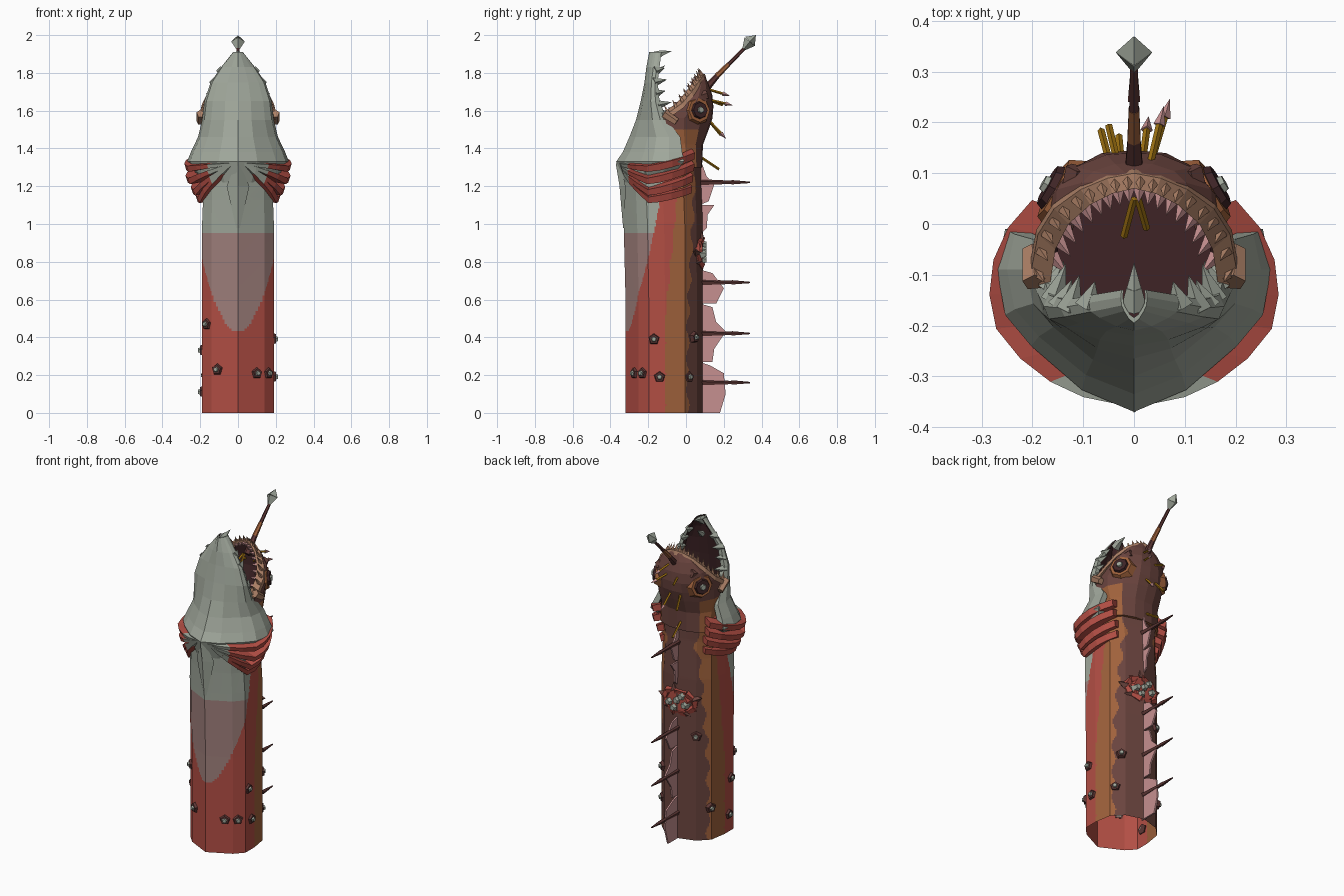
import bpy, bmesh, math
from mathutils import Vector

if "Cube" in bpy.data.objects:
    bpy.data.objects.remove(bpy.data.objects["Cube"])

def srgb(r, g, b):
    return tuple(((c / 255 + 0.055) / 1.055) ** 2.4 for c in (r, g, b)) + (1,)

COLOURS = {"grey": (160, 167, 155), "red": (178, 78, 68), "orange_brown": (160, 98, 60),
           "dark_brown": (106, 68, 62), "belly_pink": (160, 128, 124), "fin_pink": (198, 144, 144),
           "lip_tan": (172, 128, 102), "gold": (160, 115, 18), "mouth_dark": (62, 36, 38),
           "spine_maroon": (92, 54, 52)}
NAMES = list(COLOURS)
MATS = []
for n, c in COLOURS.items():
    m = bpy.data.materials.new(n)
    m.diffuse_color = srgb(*c)
    m.use_nodes = True
    m.node_tree.nodes["Principled BSDF"].inputs["Base Color"].default_value = m.diffuse_color
    MATS.append(m)

def finish(name, bm, rule):
    """Make an object; rule is a colour name or a function of the face."""
    bmesh.ops.recalc_face_normals(bm, faces=bm.faces)
    used = [rule] if isinstance(rule, str) else NAMES
    me = bpy.data.meshes.new(name)
    for n in used:
        me.materials.append(MATS[NAMES.index(n)])
    if not isinstance(rule, str):
        for f in bm.faces:
            f.material_index = NAMES.index(rule(f))
    bm.to_mesh(me)
    bm.free()
    ob = bpy.data.objects.new(name, me)
    bpy.context.collection.objects.link(ob)
    return ob

def loft(name, rings, rule, bottom=True):
    """Closed rings of points joined by quads, capped at the ends."""
    bm = bmesh.new()
    vs = [[bm.verts.new(p) for p in r] for r in rings]
    k = len(vs[0])
    for a, b in zip(vs, vs[1:]):
        for i in range(k):
            bm.faces.new((a[i], a[(i + 1) % k], b[(i + 1) % k], b[i]))
    if bottom:
        bm.faces.new(vs[0][::-1])
    bm.faces.new(vs[-1])
    return finish(name, bm, rule)

def sticks(name, colour, items, n=5):
    """Tapered prisms: (start, end, start radius, end radius)."""
    bm = bmesh.new()
    for p, q, r0, r1 in items:
        p, q = Vector(p), Vector(q)
        d = q - p
        mat = d.to_track_quat('Z', 'Y').to_matrix().to_4x4()
        mat.translation = (p + q) / 2
        bmesh.ops.create_cone(bm, cap_ends=True, segments=n, radius1=r0, radius2=r1,
                              depth=d.length, matrix=mat)
    return finish(name, bm, colour)

def both(items):
    """Mirror stick items across x = 0."""
    f = lambda p: (-p[0], p[1], p[2])
    return items + [(f(p), f(q), a, b) for p, q, a, b in items]

def sample(table, z):
    for a, b in zip(table, table[1:]):
        if z <= b[0]:
            t = (z - a[0]) / (b[0] - a[0])
            return [x + (y - x) * t for x, y in zip(a, b)]
    return table[-1]

# Body column, open below: faceted section, finely cut so that colours follow curves
SEC = [(0, 0), (.74, .17), (1, .3), (1, .51), (.91, .77), (.58, .92), (0, 1)]
CUT = 12
half = [(a[0] + (b[0] - a[0]) * i / CUT, a[1] + (b[1] - a[1]) * i / CUT)
        for a, b in zip(SEC, SEC[1:]) for i in range(CUT)] + [SEC[-1]]
section = half + [(-u, v) for u, v in half[-2:0:-1]]
BODY = [(0, .19, -.32, .09), (.6, .19, -.32, .09), (1, .19, -.33, .09), (1.13, .185, -.335, .085),
        (1.24, .19, -.34, .08), (1.33, .21, -.35, .08), (1.41, .17, -.27, .08)]
rows = []
for i in range(121):
    z, w, f, b = sample(BODY, 1.41 * i / 120)
    rows.append([(u * w, f + v * (b - f), z) for u, v in section])

def body_colour(f):
    x, y, z = f.calc_center_median()
    if f.normal.z > .95 and z > 1.3:
        return "mouth_dark"
    shift = max(0, z - .5) * .1
    wave = .009 * math.sin(z * 38)
    if y > .01 + shift * .5 + wave:
        return "dark_brown"
    if y > -.11 + shift + wave * .4:
        return "orange_brown"
    s = abs(x) * 1.12 if abs(x) < .14 and y < -.2 else .157 + max(0, y + .25) * 1.15
    if z > .43 + 8.5 * s * s:
        return "grey" if z > .95 else "belly_pink"
    return "red"
loft("body", rows, body_colour, bottom=False)

# Lower jaw (front) and upper head (back): half shells with a dark lining
def shell(levels, sec, k):
    rings = []
    for z, w, far, edge in levels:
        outer = [(u * w, far + v * (edge - far)) for u, v in sec]
        outer = outer[::-1] + [(-x, y) for x, y in outer[1:]]
        inner = [(x * k, edge + (y - edge) * k) for x, y in outer[::-1]]
        rings.append([(x, y, z) for x, y in outer + inner])
    return rings

def lined(outside):
    def rule(f):
        c = f.calc_center_median()
        inward = Vector((-c.x, -.1 - c.y, 0))
        return "mouth_dark" if f.normal.dot(inward.normalized()) > .45 else outside(c)
    return rule

JAW = [(1.22, .185, -.335, -.1), (1.33, .27, -.37, -.01), (1.38, .25, -.335, -.02),
       (1.46, .212, -.30, -.03), (1.55, .19, -.265, -.10), (1.65, .178, -.24, -.14),
       (1.75, .145, -.22, -.15), (1.83, .09, -.21, -.14), (1.91, .026, -.195, -.13)]
loft("lower_jaw", shell(JAW, [(0, 0), (.38, .12), (.75, .36), (.94, .53), (1, .78), (.94, 1)], .84),
     lined(lambda c: "grey"))
HEAD = [(1.3, .175, .085, -.04), (1.42, .175, .09, -.07), (1.5, .188, .12, -.1), (1.56, .19, .14, -.11),
        (1.62, .18, .145, -.03), (1.68, .155, .14, .02), (1.74, .105, .12, .055), (1.785, .045, .10, .075)]
loft("upper_head", shell(HEAD, [(0, 0), (.35, .03), (.75, .24), (.98, .6), (1, 1)], .86),
     lined(lambda c: "orange_brown" if c.z < 1.5 and c.y < .03 else "dark_brown"))

# Keel under the chin
loft("chin_keel", [[(-.012, -.345, 1.32), (0, -.372, 1.32), (.012, -.345, 1.32)],
                   [(-.06, -.32, 1.2), (0, -.352, 1.2), (.06, -.32, 1.2)],
                   [(-.01, -.325, .98), (0, -.333, .98), (.01, -.325, .98)]], "grey")

# Lip band along the gape
LIP = [Vector(p) for p in ((.195, -.115, 1.57), (.18, -.03, 1.63), (.15, .02, 1.69), (.1, .058, 1.745),
                           (.05, .08, 1.775), (0, .09, 1.785))]
lip = LIP + [Vector((-p.x, p.y, p.z)) for p in LIP[-2::-1]]
loft("lip", [[p + Vector(o) for o in ((p.x * .07, .018, -.014), (p.x * .05, .01, .01),
                                     (-p.x * .14, -.02, .01), (-p.x * .14, -.015, -.02))]
             for p in lip], "lip_tan")
sticks("lip_corners", "lip_tan", both([((.195, -.115, 1.585), (.2, -.05, 1.54), .026, .02)]))

# Upper teeth: a tan outer row and a pink inner row
outer, inner = [], []
for a, b in zip(lip, lip[1:]):
    for t in (.25, .75):
        p = a.lerp(b, t)
        outer.append((p, p + Vector((-p.x * .08, -.022, .045)), .012, 0))
        q = p + Vector((-p.x * .12, -.012, -.012))
        inner.append((q, q + Vector((-p.x * .16, -.035, .014)), .015, 0))
sticks("outer_upper_teeth", "lip_tan", outer, 4)
sticks("inner_upper_teeth", "fin_pink", inner, 4)

# Lower teeth along the jaw rim and the hooked tip
teeth = []
for z, l in ((1.58, .04), (1.63, .055), (1.69, .035), (1.75, .05), (1.81, .03)):
    _, w, f, e = sample(JAW, z)
    teeth.append(((w * .88, e - .02, z), (w * .74, e + l, z + .015), .026, 0))
sticks("lower_teeth", "grey", both(teeth), 4)
sticks("jaw_hook", "grey", [((0, -.165, 1.885), (0, -.125, 1.905), .028, .016),
                            ((0, -.128, 1.903), (0, -.075, 1.916), .016, 0),
                            ((0, -.16, 1.8), (0, -.11, 1.84), .02, 0)])

# Eyes: orange socket, dark ball, grey pupil
for side, tag in ((1, "right"), (-1, "left")):
    c, n = Vector((.14 * side, .06, 1.6)), Vector((.86 * side, .48, .1))
    sticks(tag + "_eye_socket", "orange_brown", [(c - n * .03, c + n * .022, .088, .064)], 8)
    sticks(tag + "_eye", "mouth_dark", [(c, c + n * .036, .056, .042)], 8)
    sticks(tag + "_pupil", "grey", [(c, c + n * .046, .032, .016)], 6)
    sticks(tag + "_brow", "dark_brown", [(c + Vector((0, -.07, .05)), c + Vector((-.03 * side, .05, .085)), .02, .025)])

# Gill frills: four blades per side, dipping from the throat and sweeping up at the back
for side, tag in ((1, "right"), (-1, "left")):
    for i, (low, r, end) in enumerate(((1.3, .285, 1.37), (1.235, .278, 1.31),
                                       (1.175, .25, 1.25), (1.135, .225, 1.19))):
        rings = []
        for j in range(9):
            t = j / 8
            a = .16 + 2.2 * t
            z = 1.32 + (low - 1.32) * min(1, t * 2) + (end - low) * max(0, t * 2 - 1) ** 1.3
            h = .008 + .02 * min(1, t * 1.6)
            ro = .22 + (r - .22) * min(1, t * 2)
            ring = []
            for rad, dz in ((ro - .07, h), (ro, h * .3), (ro - .012, -h), (ro - .07, -h * .6)):
                ring.append((side * rad * math.sin(a), -.13 - (.22 + (rad - .2) * .35) * math.cos(a), z + dz))
            rings.append(ring)
        loft(f"{tag}_gill_frill_{i + 1}", rings,
             lambda f: "grey" if f.calc_center_median().y < -.31 else "red")

# Back fin: ragged membranes between spines
PANELS = [[(.07, 0), (.18, 0), (.21, .1), (.2, .21), (.13, .25), (.07, .27)],
          [(.07, .27), (.14, .27), (.15, .34), (.21, .43), (.16, .48), (.14, .56), (.07, .58)],
          [(.07, .58), (.16, .58), (.2, .66), (.17, .7), (.14, .74), (.07, .76)],
          [(.07, .94), (.11, .98), (.115, 1.05), (.15, 1.1), (.07, 1.1)],
          [(.07, 1.1), (.12, 1.12), (.15, 1.21), (.11, 1.25), (.07, 1.36)]]
for i, pts in enumerate(PANELS):
    loft(f"fin_membrane_{i + 1}", [[(x, y, z) for y, z in pts] for x in (-.005, .005)], "fin_pink")
spines = []
for z in (.16, .42, .69, 1.22):
    spines += [((0, .06, z), (0, .25, z), .018, .009), ((0, .24, z), (0, .34, z), .013, .004)]
sticks("fin_spines", "spine_maroon", spines)

# Wound in the middle of the back
ring = [Vector((.105 * math.cos(a), .082 - .03 * abs(math.cos(a)), .85 + .07 * math.sin(a)))
        for a in (math.tau * i / 9 for i in range(9))]
sticks("wound_flesh", "red", [(ring[i], ring[(i + 1) % 9], .026, .016) for i in range(9)])
sticks("wound_bed", "red", [((0, .04, .85), (0, .088, .85), .09, .07)], 9)
sticks("wound_rags", "dark_brown", [(p, Vector((0, .09, .86)) + (p - Vector((0, .08, .85))) * 1.5, .028, 0)
                                    for p in ring[::2]], 4)
sticks("wound_bone", "grey", [((x, .05, z), (x * 1.1, .108, z), .034, .016)
                              for x, z in ((0, .86), (.05, .84), (-.05, .84), (.02, .81), (-.03, .89))])

# Warts: brown collar with a grey pearl
SPOTS = [(-.11, -.268, .23, -.45, -.9), (.1, -.272, .21, .45, -.9), (.16, -.23, .21, .71, -.71),
         (.19, -.14, .19, 1, 0), (.19, -.17, .39, 1, 0), (-.165, -.225, .47, -.71, -.71),
         (-.19, -.17, .33, -1, 0), (-.19, -.15, .11, -1, 0), (-.11, .057, .65, -.4, .9),
         (.13, .045, .4, .6, .8), (.15, .015, .19, .75, .65), (-.172, 0, .2, -.9, .4)]
for name, col, l, r0, r1 in (("wart_collars", "spine_maroon", .012, .034, .026),
                             ("wart_pearls", "grey", .022, .022, .012)):
    sticks(name, col, [((x - a * .008, y - b * .008, z), (x + a * l, y + b * l, z), r0, r1)
                       for x, y, z, a, b in SPOTS])

# Golden bolts stuck in the head, some with pink tips, two inside the mouth
BOLTS = [((.03, .11, 1.66), (.06, .21, 1.637)), ((.015, .11, 1.56), (.025, .185, 1.48)),
         ((.03, .11, 1.715), (.05, .195, 1.69)), ((-.03, .11, 1.66), (-.05, .195, 1.63)),
         ((-.045, .11, 1.56), (-.065, .185, 1.47)), ((-.02, .07, 1.36), (-.03, .175, 1.29)),
         ((.0, .05, 1.72), (-.02, -.025, 1.66)), ((.008, .05, 1.72), (.025, -.01, 1.68))]
sticks("bolts", "gold", [(p, q, .007, .007) for p, q in BOLTS], 4)
tips = [(Vector(p), Vector(q)) for p, q in BOLTS[:3]]
sticks("bolt_tips", "fin_pink", [(q, q + (q - p).normalized() * .04, .012, 0) for p, q in tips], 4)

# Lure: stalk and faceted bulb
sticks("lure_stalk", "spine_maroon", [((0, .09, 1.70), (0, .17, 1.79), .022, .014),
                                      ((0, .22, 1.84), (0, .31, 1.93), .011, .009)], 6)
sticks("lure_joint", "orange_brown", [((0, .165, 1.785), (0, .225, 1.845), .015, .012)], 6)
sticks("lure_bulb", "grey", [((0, .295, 1.912), (0, .338, 1.966), 0, .036),
                             ((0, .338, 1.966), (0, .37, 2.0), .036, 0)], 4)
